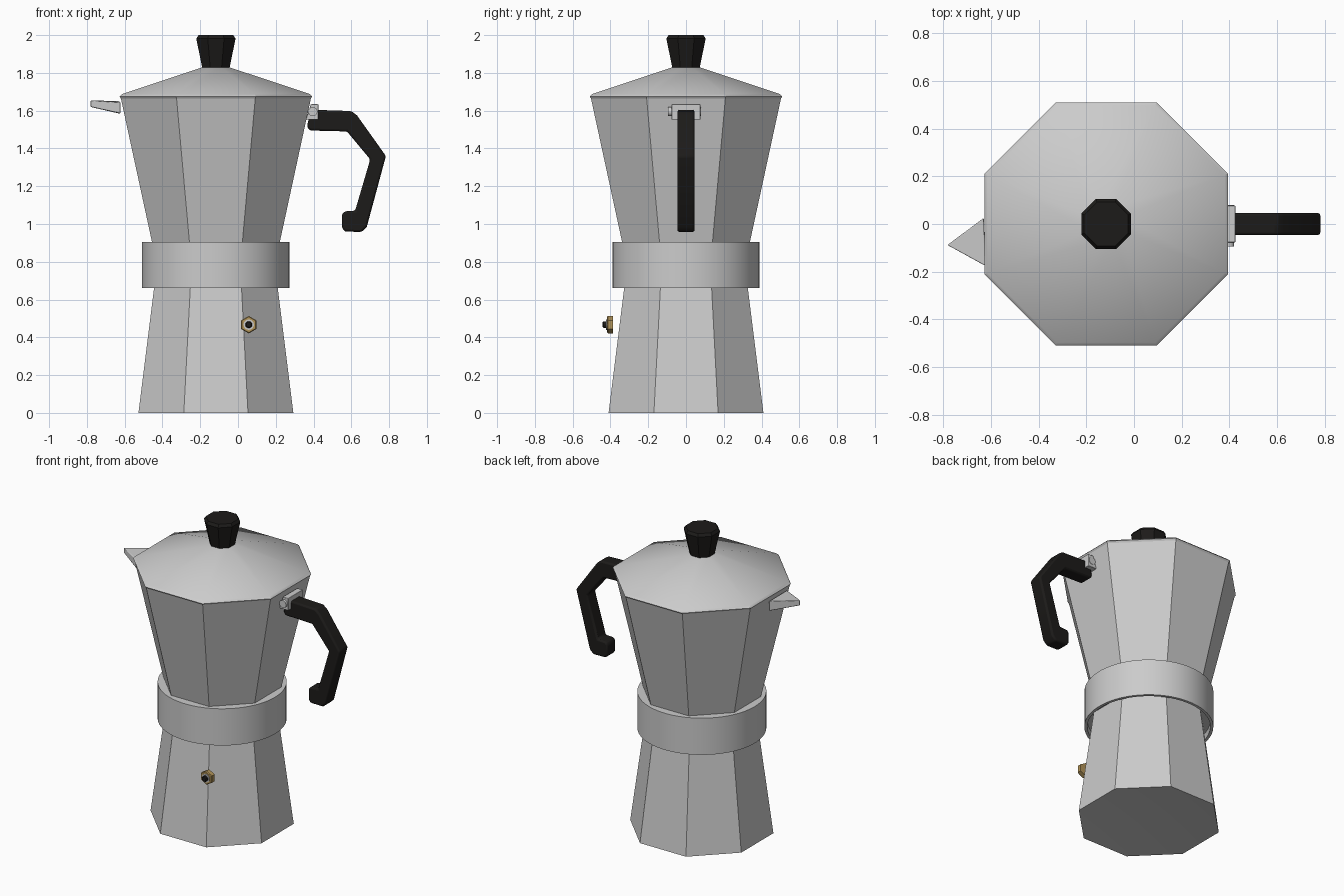
import bpy, bmesh, math
from mathutils import Matrix

if "Cube" in bpy.data.objects:
    bpy.data.objects.remove(bpy.data.objects["Cube"])

CX = -0.117  # body axis


def material(name, color):
    m = bpy.data.materials.new(name)
    m.diffuse_color = color
    m.use_nodes = True
    m.node_tree.nodes["Principled BSDF"].inputs["Base Color"].default_value = m.diffuse_color
    return m


BLACK = material("black_plastic", (0.012, 0.011, 0.01, 1))
BRASS = material("brass", (0.45, 0.3, 0.1, 1))


def finish(name, bm, mat=None, bevel=0, smooth=30):
    bmesh.ops.recalc_face_normals(bm, faces=bm.faces)
    me = bpy.data.meshes.new(name)
    bm.to_mesh(me)
    bm.free()
    ob = bpy.data.objects.new(name, me)
    bpy.context.collection.objects.link(ob)
    if mat:
        me.materials.append(mat)
    if bevel:
        b = ob.modifiers.new("bevel", 'BEVEL')
        b.width, b.segments, b.limit_method = bevel, 2, 'ANGLE'
    bpy.ops.object.select_all(action='DESELECT')
    bpy.context.view_layer.objects.active = ob
    ob.select_set(True)
    if smooth:
        bpy.ops.object.shade_smooth_by_angle(angle=math.radians(smooth))
    return ob


def turned(name, profile, n, mat=None, matrix=None, smooth=30):
    """Stack n-sided rings from (flat-to-flat radius, height); radius 0 is a point."""
    bm = bmesh.new()
    rings = []
    for r, z in profile:
        if r == 0:
            rings.append([bm.verts.new((0, 0, z))] * n)
            continue
        R = r / math.cos(math.pi / n)
        angs = [(2 * i + 1) * math.pi / n for i in range(n)]
        rings.append([bm.verts.new((R * math.cos(a), R * math.sin(a), z)) for a in angs])
    for lo, hi in zip(rings, rings[1:]):
        for i in range(n):
            j = (i + 1) % n
            bm.faces.new(list(dict.fromkeys((lo[i], lo[j], hi[j], hi[i]))))
    bm.transform(matrix or Matrix.Translation((CX, 0, 0)))
    return finish(name, bm, mat, smooth=smooth)


def prism(name, lower, upper, mat=None, bevel=0, smooth=30):
    """Solid between two matching outlines."""
    bm = bmesh.new()
    a = [bm.verts.new(p) for p in lower]
    b = [bm.verts.new(p) for p in upper]
    bm.faces.new(a)
    bm.faces.new(b)
    for i in range(len(a)):
        j = (i + 1) % len(a)
        bm.faces.new((a[i], a[j], b[j], b[i]))
    return finish(name, bm, mat, bevel, smooth)


# Water chamber, collar and upper pot
turned("water_chamber", [(0, 0.025), (0.41, 0), (0.32, 0.72), (0, 0.72)], 8)
turned("collar", [(0, 0.70), (0.37, 0.70), (0.372, 0.66), (0.39, 0.66),
                  (0.39, 0.905), (0, 0.905)], 64)
turned("upper_pot", [(0, 0.88), (0.333, 0.88), (0.503, 1.665), (0, 1.665)], 8)

# Lid with chamfered rim, and knob
turned("lid", [(0, 1.66), (0.5, 1.66), (0.51, 1.675), (0.497, 1.688),
               (0.07, 1.83), (0, 1.83)], 8)
turned("lid_knob", [(0, 1.825), (0.072, 1.825), (0.104, 1.982), (0.092, 2.0), (0, 2.0)],
       8, BLACK)

# Pouring spout
prism("spout",
      [(-0.782, -0.088, 1.62), (-0.63, 0.025, 1.585), (-0.622, -0.176, 1.585)],
      [(-0.782, -0.088, 1.655), (-0.63, 0.025, 1.65), (-0.622, -0.176, 1.645)], bevel=0.004)

# Hinge bracket with pin
prism("hinge_bracket",
      [(x, y, 1.552) for x, y in ((0.36, -0.077), (0.425, -0.077), (0.425, 0.077), (0.36, 0.077))],
      [(x, y, 1.634) for x, y in ((0.385, -0.077), (0.425, -0.077), (0.425, 0.077), (0.385, 0.077))],
      bevel=0.003)
along_y = Matrix.Rotation(math.pi / 2, 4, 'X')  # local +z becomes -y
turned("hinge_pin", [(0, -0.08), (0.024, -0.08), (0.024, 0.094), (0, 0.094)], 20,
       matrix=Matrix.Translation((0.396, 0, 1.595)) @ along_y)

# Handle
outline = [(0.385, 1.605), (0.60, 1.598), (0.63, 1.575), (0.783, 1.36), (0.682, 0.985),
           (0.655, 0.958), (0.565, 0.96), (0.55, 0.98), (0.55, 1.052), (0.565, 1.067),
           (0.62, 1.07), (0.70, 1.342), (0.577, 1.49), (0.38, 1.495), (0.365, 1.515)]
prism("handle", [(x, -0.046, z) for x, z in outline], [(x, 0.046, z) for x, z in outline],
      BLACK, bevel=0.013)

# Safety valve: hex nut, washer, plug
at = Matrix.Translation((0.057, 0, 0.467)) @ along_y
turned("valve_nut", [(0, 0.386), (0.04, 0.386), (0.04, 0.413), (0.036, 0.418), (0, 0.418)], 6,
       BRASS, at @ Matrix.Rotation(math.pi / 6, 4, 'Z') @ Matrix.Rotation(math.pi / 6, 4, 'Z'))
turned("valve_washer", [(0, 0.41), (0.027, 0.41), (0.027, 0.424), (0, 0.424)], 20, None, at)
turned("valve_plug", [(0, 0.415), (0.018, 0.415), (0.018, 0.436), (0.013, 0.441), (0, 0.441)], 16,
       BLACK, at)
